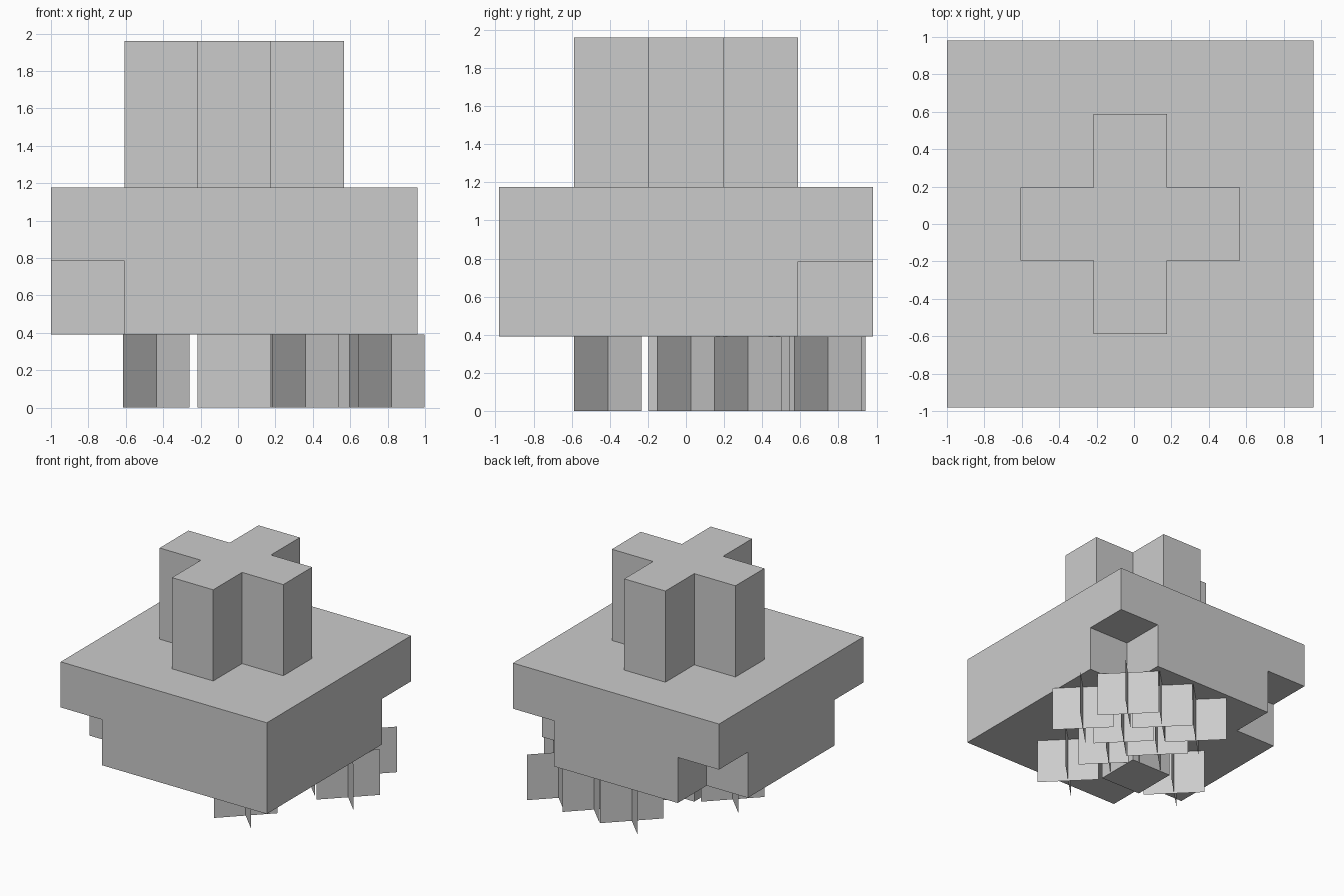
import bpy, bmesh, math
from mathutils import Vector

if "Cube" in bpy.data.objects:
    bpy.data.objects.remove(bpy.data.objects["Cube"])

S = 0.392                      # edge of one block
CX = -0.02                     # tree axis in x
PLANT_R = 0.177                # half width of a plant along x and y


def make_object(name, bm):
    mesh = bpy.data.meshes.new(name)
    bm.to_mesh(mesh)
    bm.free()
    obj = bpy.data.objects.new(name, mesh)
    bpy.context.collection.objects.link(obj)
    return obj


def block_shell(name, cells, filled):
    """Outer skin of a set of blocks; faces against other filled blocks are left out."""
    bm = bmesh.new()
    for cell in cells:
        for axis in range(3):
            for sign in (-1, 1):
                near = list(cell)
                near[axis] += sign
                if tuple(near) in filled:
                    continue
                n, u, v = Vector(), Vector(), Vector()
                n[axis] = sign
                u[(axis + 1) % 3] = sign
                v[(axis + 2) % 3] = 1
                mid = Vector((CX, 0, S / 2)) + Vector(cell) * S + n * S / 2
                bm.faces.new([bm.verts.new(mid + (u * a + v * b) * S / 2)
                              for a, b in ((-1, -1), (1, -1), (1, 1), (-1, 1))])
    bmesh.ops.remove_doubles(bm, verts=bm.verts, dist=0.001)
    bmesh.ops.dissolve_limit(bm, angle_limit=math.radians(1),
                             verts=bm.verts, edges=bm.edges)
    return make_object(name, bm)


# Trunk block and leaf blocks: wide two-layer slab, then a cross-shaped crown
trunk = {(0, 0, 0)}
leaves = {(x, y, z) for x in range(-2, 3) for y in range(-2, 3) for z in (1, 2)}
leaves -= {(-2, -2, 1), (-2, 2, 1), (2, 2, 1)}      # missing lower corners
leaves |= {(x, y, z) for x in (-1, 0, 1) for y in (-1, 0, 1) for z in (3, 4)
           if x * y == 0}
block_shell("trunk", trunk, trunk | leaves)
block_shell("leaves", leaves, trunk | leaves)


# Plants under the tree: two upright sheets crossing on the diagonals
def plant(name, x, y):
    bm = bmesh.new()
    for d in (-1, 1):
        bm.faces.new([bm.verts.new((x + k * PLANT_R, y + k * d * PLANT_R, z))
                      for k, z in ((-1, 0), (1, 0), (1, S), (-1, S))])
    make_object(name, bm)


spots = [(0.82, 0.325), (0.69, 0.745), (-0.02, 0.765), (0.36, -0.41), (-0.437, -0.01),
         (0.29, 0.025), (0.075, 0.39), (0.42, 0.37), (0.34, 0.765)]
for i, (x, y) in enumerate(spots):
    plant(f"grass_{i + 1}", x, y)
